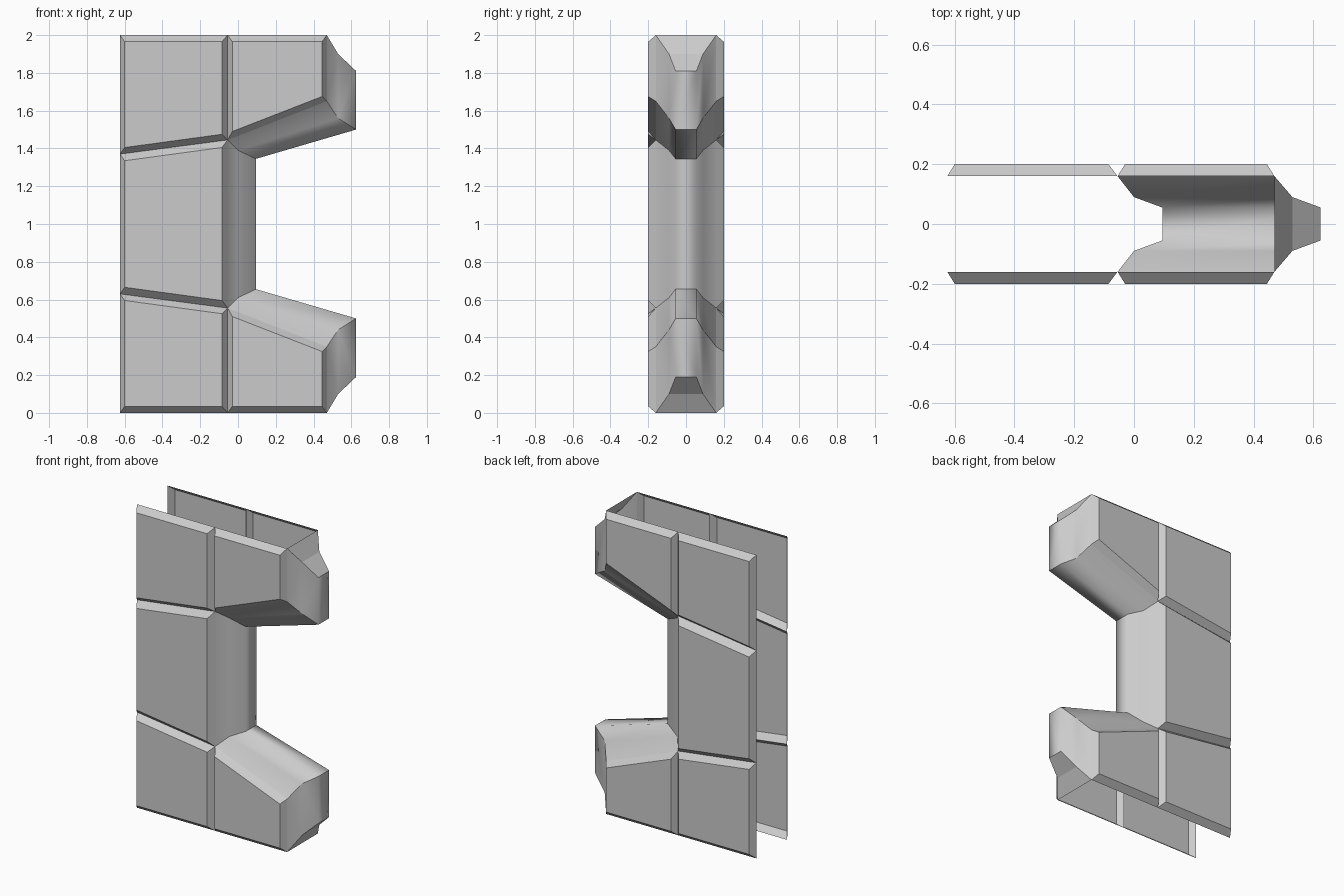
import bpy
import bmesh
from mathutils import Vector

if "Cube" in bpy.data.objects:
    bpy.data.objects.remove(bpy.data.objects["Cube"])


def make(name, faces, ref, smooth=False):
    """Mesh from point-list faces, welded, all facing away from ref."""
    bm = bmesh.new()
    for pts in faces:
        pts = [Vector(p) for p in pts]
        bm.faces.new([bm.verts.new(p) for p in pts])
    bmesh.ops.remove_doubles(bm, verts=bm.verts, dist=0.0005)
    bm.normal_update()
    for f in bm.faces:
        f.smooth = smooth
        if f.normal.dot(f.calc_center_median() - Vector(ref)) < 0:
            f.normal_flip()
    me = bpy.data.meshes.new(name)
    bm.to_mesh(me)
    bm.free()
    bpy.context.collection.objects.link(bpy.data.objects.new(name, me))


def flip(pts):
    return [(x, 2 - z) for x, z in pts]


def panel(name, outer, inner):
    """Bevelled block face: outer rim at depth 0.16, raised face at 0.20."""
    cx = sum(p[0] for p in outer) / 4
    cz = sum(p[1] for p in outer) / 4
    for side, s in (("front", -1), ("back", 1)):
        o = [(x, s * 0.16, z) for x, z in outer]
        i = [(x, s * 0.20, z) for x, z in inner]
        faces = [i] + [[o[k], o[(k + 1) % 4], i[(k + 1) % 4], i[k]] for k in range(4)]
        make(f"{name}_{side}", faces, (cx, 0, cz))


DEPTH = (0.16, 0.09, 0.055)


def row(corner):
    """Cross-section of the worn edge at one corner, front to back."""
    half = [(x, -y, z) for (x, z), y in zip(corner, DEPTH)]
    return half + [(x, -y, z) for x, y, z in reversed(half)]


def strip(name, a, b, ref):
    a, b = row(a), row(b)
    make(name, [[a[k], a[k + 1], b[k + 1], b[k]] for k in range(5)], ref, True)


# Corner curves of the worn edge (x, z) at each depth
notch = [(-0.055, 1.445), (0.0, 1.39), (0.095, 1.345)]
lower = [(0.47, 1.65), (0.53, 1.56), (0.625, 1.50)]
upper = [(0.47, 2.0), (0.53, 1.90), (0.625, 1.81)]

# Left and right block faces, top row, (outer, inner)
left = ([(-0.625, 2), (-0.055, 2), notch[0], (-0.625, 1.37)],
        [(-0.60, 1.965), (-0.085, 1.965), (-0.085, 1.475), (-0.60, 1.405)])
right = ([(-0.055, 2), upper[0], lower[0], notch[0]],
         [(-0.03, 1.965), (0.445, 1.965), (0.445, 1.675), (-0.03, 1.49)])

for tag, f in (("top", lambda p: p), ("bottom", flip)):
    panel(f"{tag}_left_block", f(left[0]), f(left[1]))
    panel(f"{tag}_right_block", f(right[0]), f(right[1]))
    ref = (0.2, 0, f([(0, 1.75)])[0][1])
    strip(f"{tag}_arm_inner_edge", f(notch), f(lower), ref)
    strip(f"{tag}_arm_end", f(lower), f(upper), ref)
    # Sloped cap closing the arm tip
    r = row(f(upper))
    make(f"{tag}_arm_cap", [[r[k], r[k + 1], r[4 - k], r[5 - k]] for k in range(2)], ref)

# Middle block and its worn edge
panel("middle_block",
      [(-0.625, 1.37), notch[0], (-0.055, 0.555), (-0.625, 0.63)],
      [(-0.60, 1.335), (-0.085, 1.405), (-0.085, 0.595), (-0.60, 0.665)])
strip("middle_edge", notch, flip(notch), (-0.3, 0, 1))
